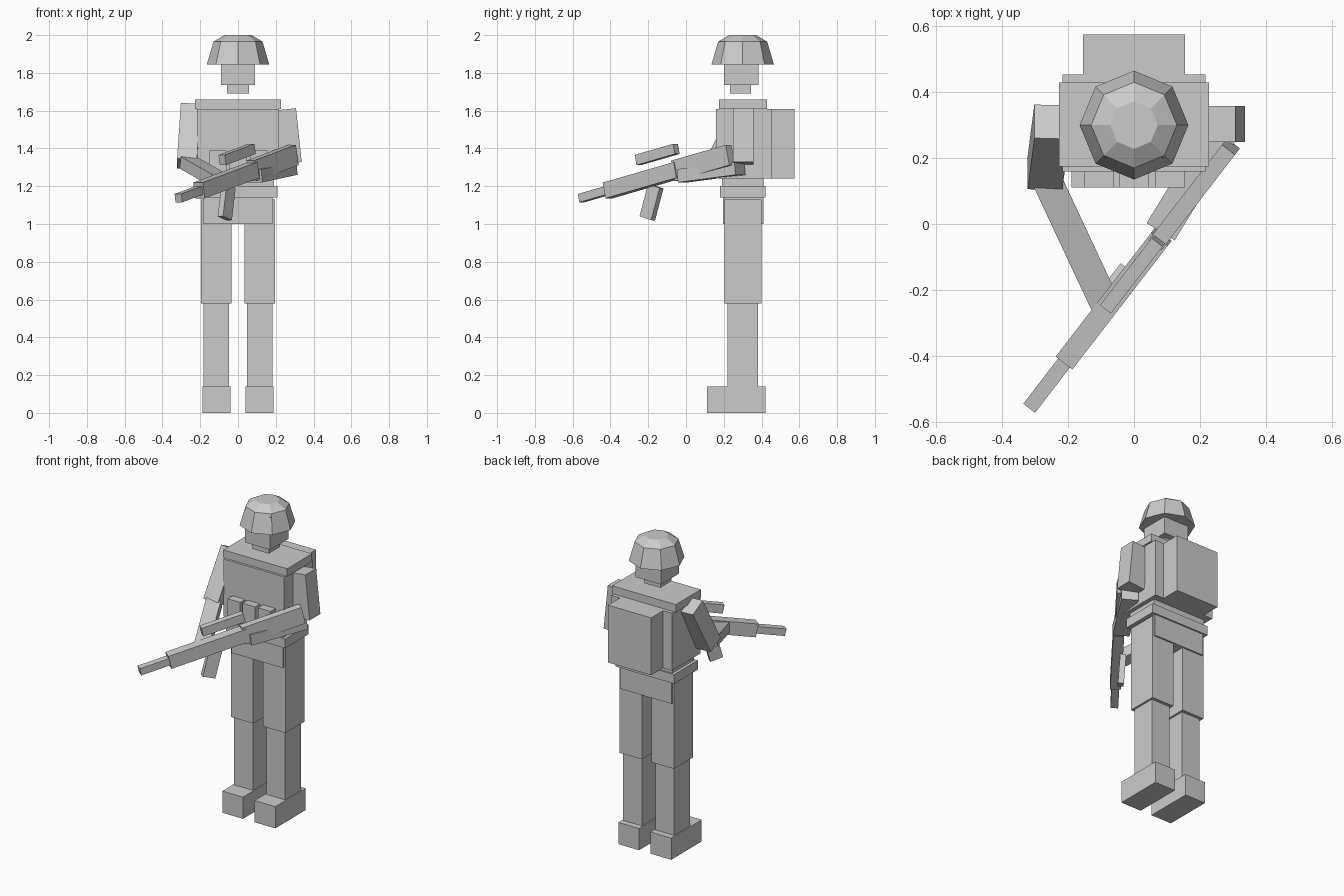
import bpy, bmesh
from math import cos, sin, pi
from mathutils import Vector, Matrix

cube = bpy.data.objects.get("Cube")
if cube:
    bpy.data.objects.remove(cube, do_unlink=True)

grey = bpy.data.materials.new("plain grey")
grey.use_nodes = True
tone = (0.6, 0.6, 0.6, 1)
grey.diffuse_color = tone
grey.node_tree.nodes["Principled BSDF"].inputs["Base Color"].default_value = tone


def finish(name, bm):
    bmesh.ops.recalc_face_normals(bm, faces=bm.faces)
    mesh = bpy.data.meshes.new(name)
    bm.to_mesh(mesh)
    bm.free()
    mesh.materials.append(grey)
    obj = bpy.data.objects.new(name, mesh)
    bpy.context.collection.objects.link(obj)
    return obj


def box(name, x, y, z):
    """Upright box from three (low, high) ranges."""
    bm = bmesh.new()
    size = [r[1] - r[0] for r in (x, y, z)]
    mid = [(r[0] + r[1]) / 2 for r in (x, y, z)]
    bmesh.ops.create_cube(bm, size=1, matrix=Matrix.Translation(mid) @ Matrix.Diagonal((*size, 1)))
    return finish(name, bm)


def beam(name, a, b, width, depth, side):
    """Box running from a to b; width is measured along the side direction."""
    a, b, side = Vector(a), Vector(b), Vector(side)
    axis = (b - a).normalized()
    across = (side - axis * side.dot(axis)).normalized()
    turn = Matrix((across, axis.cross(across), axis)).transposed().to_4x4()
    bm = bmesh.new()
    size = Matrix.Diagonal((width, depth, (b - a).length, 1))
    bmesh.ops.create_cube(bm, size=1, matrix=Matrix.Translation((a + b) / 2) @ turn @ size)
    return finish(name, bm)


def around(centre, half):
    return (centre - half, centre + half)


# Legs
for side, s in (("left", 1), ("right", -1)):
    x = s * 0.115
    box(side + "_boot", around(x, 0.074), (0.11, 0.42), (0, 0.14))
    box(side + "_shin", around(x, 0.067), (0.22, 0.38), (0.14, 0.58))
    box(side + "_thigh", around(x, 0.08), (0.205, 0.4), (0.58, 1.13))

# Trunk
box("hips", around(0, 0.183), (0.195, 0.41), (1.0, 1.14))
box("belt", around(0, 0.21), (0.18, 0.42), (1.14, 1.2))
box("waist", around(0, 0.19), (0.19, 0.41), (1.2, 1.24))
box("chest", around(0, 0.217), (0.16, 0.453), (1.24, 1.61))
box("shoulder_plate", around(0, 0.228), (0.175, 0.43), (1.61, 1.66))
box("backpack", around(0, 0.154), (0.453, 0.575), (1.24, 1.61))
for name, x in (("right", -0.106), ("middle", 0), ("left", 0.11)):
    box(name + "_pouch", around(x, 0.045), (0.11, 0.16), (1.25, 1.39))

# Head
box("neck", around(0, 0.058), (0.232, 0.345), (1.69, 1.735))
box("head", around(0, 0.09), (0.2, 0.385), (1.735, 1.95))

# Eight-sided helmet
bm = bmesh.new()
rings = []
for radius, z in ((0.165, 1.845), (0.13, 1.965), (0.072, 2.0)):
    rings.append([bm.verts.new((radius * cos(i * pi / 4), 0.3 + radius * sin(i * pi / 4), z))
                  for i in range(8)])
for low, high in zip(rings, rings[1:]):
    for i in range(8):
        j = (i + 1) % 8
        bm.faces.new((low[i], low[j], high[j], high[i]))
bm.faces.new(rings[0])
bm.faces.new(rings[-1])
finish("helmet", bm)

# Arms
beam("right_upper_arm", (-0.25, 0.31, 1.612), (-0.27, 0.155, 1.318), 0.105, 0.115, (1, 0, 0))
beam("right_forearm", (-0.265, 0.135, 1.325), (-0.08, -0.26, 1.22), 0.09, 0.065, (0.9, 0.42, 0))
beam("left_upper_arm", (0.25, 0.303, 1.607), (0.28, 0.303, 1.322), 0.11, 0.115, (0, 1, 0))
beam("left_forearm", (0.27, 0.285, 1.295), (0.083, -0.02, 1.255), 0.1, 0.07, (0.85, -0.52, 0))

# Rifle, laid out along its own line from muzzle to butt
muzzle = Vector((-0.315, -0.555, 1.137))
line = Vector((0.603, 0.782, 0.226))
level = Vector((0.782, -0.603, 0))
upward = level.cross(line).normalized()


def rifle_part(name, start, end, width, height, lift=0):
    a, b = (muzzle + line * d + upward * lift for d in (start, end))
    beam(name, a, b, width, height, level)


rifle_part("barrel", 0, 0.2, 0.045, 0.045)
rifle_part("receiver", 0.18, 0.66, 0.064, 0.085)
rifle_part("stock", 0.64, 1.01, 0.05, 0.11)
rifle_part("sight", 0.41, 0.67, 0.042, 0.055, 0.112)
beam("magazine", (-0.05, -0.16, 1.2), (-0.07, -0.205, 1.03), 0.035, 0.08, level)
